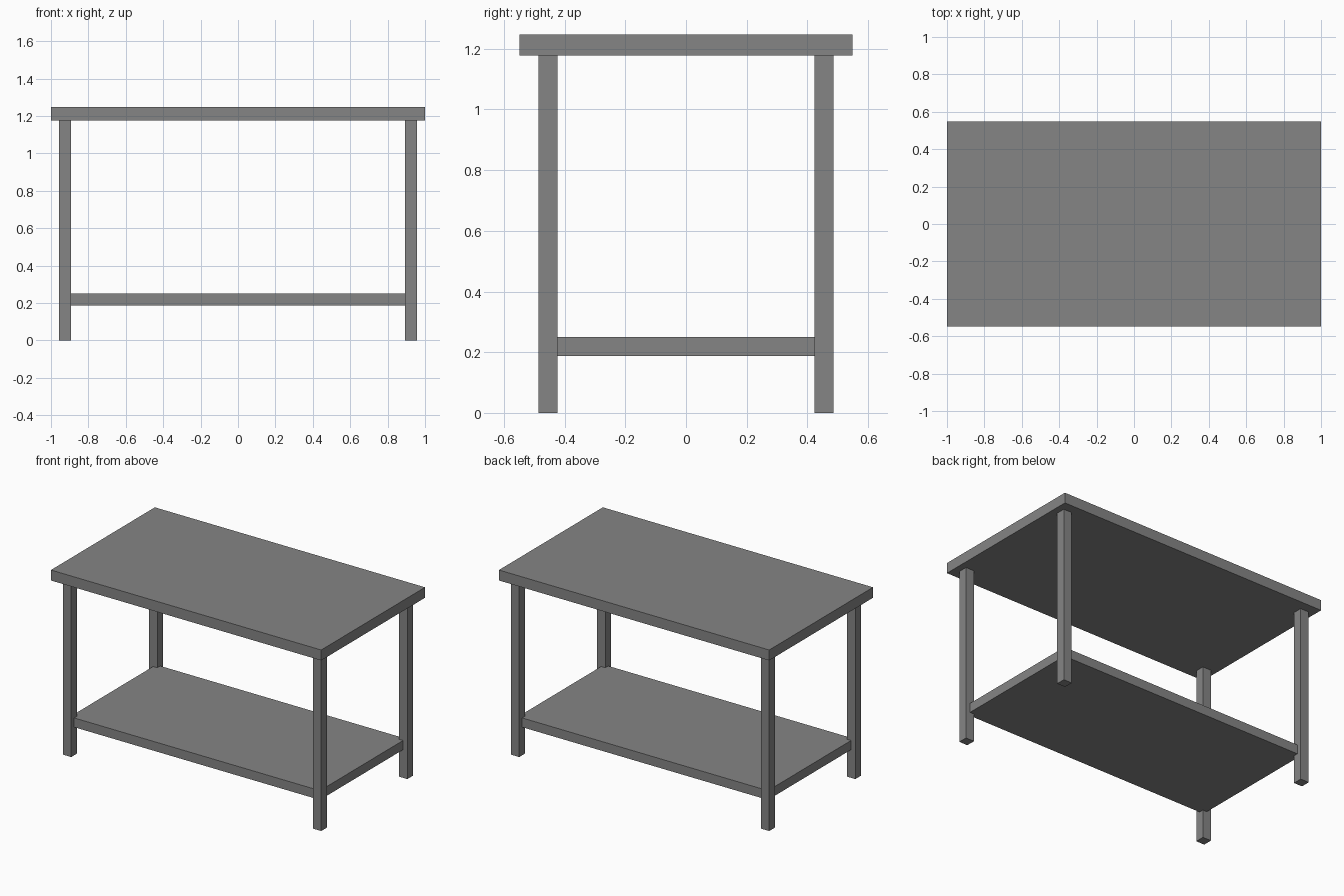
import bpy

if "Cube" in bpy.data.objects:
    bpy.data.objects.remove(bpy.data.objects["Cube"])

grey = bpy.data.materials.new("grey metal")
grey.diffuse_color = (0.235, 0.235, 0.235, 1)
grey.use_nodes = True
grey.node_tree.nodes["Principled BSDF"].inputs["Base Color"].default_value = grey.diffuse_color


def box(name, x0, x1, y0, y1, z0, z1):
    """Axis-aligned box given by its extents."""
    bpy.ops.mesh.primitive_cube_add(
        size=1, location=((x0 + x1) / 2, (y0 + y1) / 2, (z0 + z1) / 2))
    ob = bpy.context.object
    ob.name = name
    ob.scale = (x1 - x0, y1 - y0, z1 - z0)
    bpy.ops.object.transform_apply(location=False, rotation=False, scale=True)
    ob.data.materials.append(grey)
    return ob


TOP_UNDERSIDE = 1.177
LEG_X, LEG_Y, HALF_LEG = 0.925, 0.455, 0.031

# Table top
box("table_top", -1, 1, -0.549, 0.549, TOP_UNDERSIDE, 1.247)

# Lower shelf, its corners let into the middle of each leg
box("lower_shelf", -LEG_X, LEG_X, -LEG_Y, LEG_Y, 0.188, 0.25)

# Four square legs
for y_name, sy in (("front", -1), ("back", 1)):
    for x_name, sx in (("left", -1), ("right", 1)):
        x, y = sx * LEG_X, sy * LEG_Y
        box(f"{y_name}_{x_name}_leg", x - HALF_LEG, x + HALF_LEG,
            y - HALF_LEG, y + HALF_LEG, 0, TOP_UNDERSIDE)
